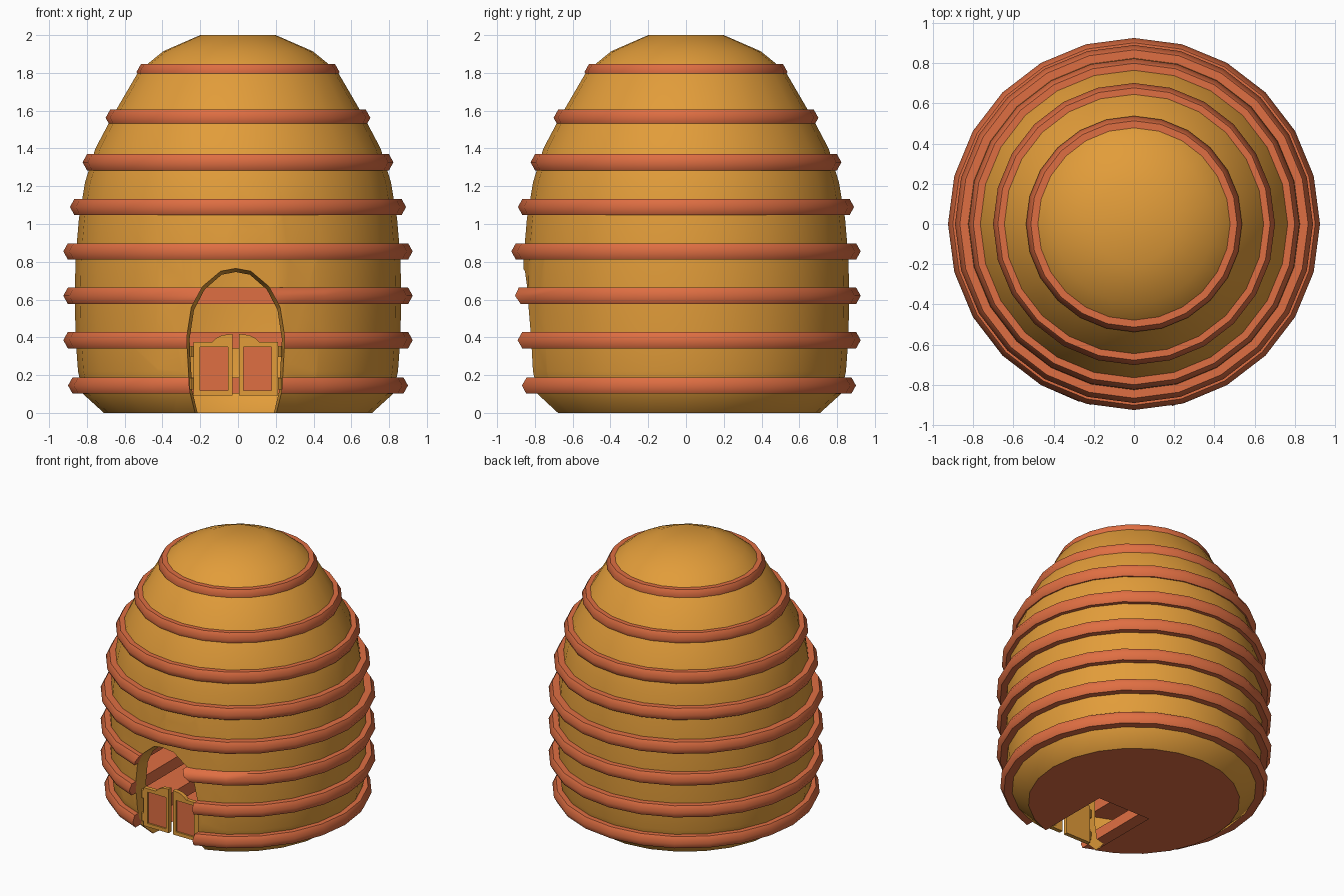
import bpy, bmesh, math
from mathutils import Vector

if "Cube" in bpy.data.objects:
    bpy.data.objects.remove(bpy.data.objects["Cube"])

def material(name, col):
    m = bpy.data.materials.new(name)
    m.diffuse_color = (*col, 1)
    m.use_nodes = True
    m.node_tree.nodes["Principled BSDF"].inputs["Base Color"].default_value = m.diffuse_color
    return m

GOLD = material("honey_gold", (0.76, 0.335, 0.042))
CLAY = material("clay_orange", (0.74, 0.157, 0.055))
CX = -0.012                     # door centre line
BACK = -0.12                    # how far the entrance notch reaches in
STEP = math.radians(15)         # 24 sides

def finish(bm, name, mat, smooth=35):
    bmesh.ops.recalc_face_normals(bm, faces=bm.faces)
    me = bpy.data.meshes.new(name)
    bm.to_mesh(me)
    bm.free()
    ob = bpy.data.objects.new(name, me)
    bpy.context.collection.objects.link(ob)
    me.materials.append(mat)
    if smooth:
        bpy.ops.object.select_all(action='DESELECT')
        ob.select_set(True)
        bpy.context.view_layer.objects.active = ob
        bpy.ops.object.shade_smooth_by_angle(angle=math.radians(smooth))
    return ob

def polar(r, a, z):             # angle 0 faces the front
    return (r * math.sin(a), -r * math.cos(a), z)

# Right half of the arched opening: half width, height
ARCH = [(0.215, 0), (0.245, 0.12), (0.26, 0.4), (0.235, 0.56),
        (0.175, 0.67), (0.08, 0.75), (0, 0.765)]

def half_width(z):
    for (w0, z0), (w1, z1) in zip(ARCH, ARCH[1:]):
        if z0 <= z <= z1:
            return w0 + (w1 - w0) * (z - z0) / (z1 - z0)
    return 0

def outline(r, z, notched):
    """24-sided outline, with a rectangular entrance notch if asked for."""
    if not notched:
        return [polar(r, i * STEP, z) for i in range(24)]
    w = half_width(z)
    x0, x1 = CX - w, CX + w
    arc = [polar(r, i * STEP, z) for i in range(2, 23)]
    return ([(x1, BACK, z), (x1, -math.sqrt(r * r - x1 * x1), z)] + arc +
            [(x0, -math.sqrt(r * r - x0 * x0), z), (x0, BACK, z)])

# Hive shell: revolved profile with a domed top
PROFILE = [(0.71, 0), (0.82, 0.1), (0.847, 0.22), (0.86, 0.4), (0.864, 0.62), (0.86, 0.82),
           (0.842, 1.03), (0.81, 1.22), (0.755, 1.4), (0.665, 1.57), (0.525, 1.81),
           (0.395, 1.915), (0.2, 2.0)]
bm = bmesh.new()
rows = [[bm.verts.new(p) for p in outline(r, z, False)] for r, z in PROFILE]
for lo, hi in zip(rows, rows[1:]):
    for i in range(24):
        j = (i + 1) % 24
        bm.faces.new((lo[i], lo[j], hi[j], hi[i]))
bm.faces.new(rows[-1])
bmesh.ops.recalc_face_normals(bm, faces=bm.faces)

# Cut the arched doorway out of the front of the shell
planes = []
for (w0, z0), (w1, z1) in zip(ARCH, ARCH[1:]):
    for s in (1, -1):
        planes.append((Vector((CX + s * w0, 0, z0)),
                       Vector((s * (z1 - z0), 0, w0 - w1)).normalized()))

def near_door(f):
    c = f.calc_center_median()
    return c.y < -0.5 and abs(c.x) < 0.45 and c.z < 0.95

for co, no in planes:
    fs = [f for f in bm.faces if near_door(f)]
    geom = fs + list({e for f in fs for e in f.edges}) + list({v for f in fs for v in f.verts})
    bmesh.ops.bisect_plane(bm, geom=geom, dist=1e-5, plane_co=co, plane_no=no)
inside = [f for f in bm.faces if near_door(f) and
          all((f.calc_center_median() - co).dot(no) < 0 for co, no in planes)]
bmesh.ops.delete(bm, geom=inside, context='FACES')

# Doorway lip turned inward
rim = [e for e in bm.edges if e.is_boundary and max(v.co.z for v in e.verts) > 1e-4]
new = bmesh.ops.extrude_edge_only(bm, edges=rim)["geom"]
for v in new:
    if isinstance(v, bmesh.types.BMVert):
        v.co = (CX + (v.co.x - CX) * 0.94, v.co.y + 0.1, v.co.z * 0.975)
finish(bm, "hive_shell", GOLD)

# Floor disc with the entrance notch
bm = bmesh.new()
f = bm.faces.new([bm.verts.new(p) for p in outline(0.71, 0, True)])
finish(bm, "floor", CLAY, 0)

# Solid hoop discs with a pointed rim, the lower three notched at the entrance
HOOPS = [(0.85, 0.145), (0.875, 0.385), (0.875, 0.62), (0.875, 0.855),
         (0.84, 1.09), (0.773, 1.327), (0.651, 1.562), (0.487, 1.805)]
for n, (R, z) in enumerate(HOOPS):
    bm = bmesh.new()
    levels = [[bm.verts.new(p) for p in outline(R + dr, z + dz, n < 3)]
              for dr, dz in ((0.026, -0.043), (0.05, 0), (0.026, 0.043))]
    for lo, hi in zip(levels, levels[1:]):
        for i in range(len(lo)):
            j = (i + 1) % len(lo)
            bm.faces.new((lo[i], lo[j], hi[j], hi[i]))
    bm.faces.new(levels[0])
    bm.faces.new(levels[-1])
    finish(bm, f"hoop_{n + 1}", CLAY, 59.6)

# Saloon doors
def prism(bm, pts, y0, y1):
    a = [bm.verts.new((x, y0, z)) for x, z in pts]
    b = [bm.verts.new((x, y1, z)) for x, z in pts]
    bm.faces.new(a)
    bm.faces.new(b[::-1])
    for i in range(len(pts)):
        j = (i + 1) % len(pts)
        bm.faces.new((a[i], b[i], b[j], a[j]))

def rect(x0, x1, z0, z1):
    return [(x0, z0), (x1, z0), (x1, z1), (x0, z1)]

for side, s in (("left", -1), ("right", 1)):
    def place(pts):
        return [(CX + s * x, z) for x, z in pts]
    # frame: back board plus raised border with a curved top rail
    bm = bmesh.new()
    top = [(0.224, 0.375), (0.125, 0.375), (0.105, 0.395), (0.07, 0.412), (0.018, 0.418)]
    prism(bm, place([(0.018, 0.092), (0.224, 0.092)] + top), -0.75, -0.738)
    prism(bm, place([(0.018, 0.35), (0.224, 0.35)] + top), -0.768, -0.75)
    for r in (rect(0.018, 0.04, 0.092, 0.35), rect(0.19, 0.224, 0.092, 0.35),
              rect(0.04, 0.19, 0.092, 0.118)):
        prism(bm, place(r), -0.768, -0.75)
    finish(bm, f"door_frame_{side}", GOLD, 0)
    # inset panel
    bm = bmesh.new()
    prism(bm, place(rect(0.04, 0.19, 0.118, 0.35)), -0.756, -0.75)
    finish(bm, f"door_panel_{side}", CLAY, 0)
    # hinges
    bm = bmesh.new()
    for z in (0.155, 0.325):
        res = bmesh.ops.create_cone(bm, cap_ends=True, segments=8, radius1=0.012,
                                    radius2=0.012, depth=0.06)
        bmesh.ops.translate(bm, verts=res["verts"], vec=(CX + s * 0.234, -0.757, z))
    finish(bm, f"hinges_{side}", GOLD)
